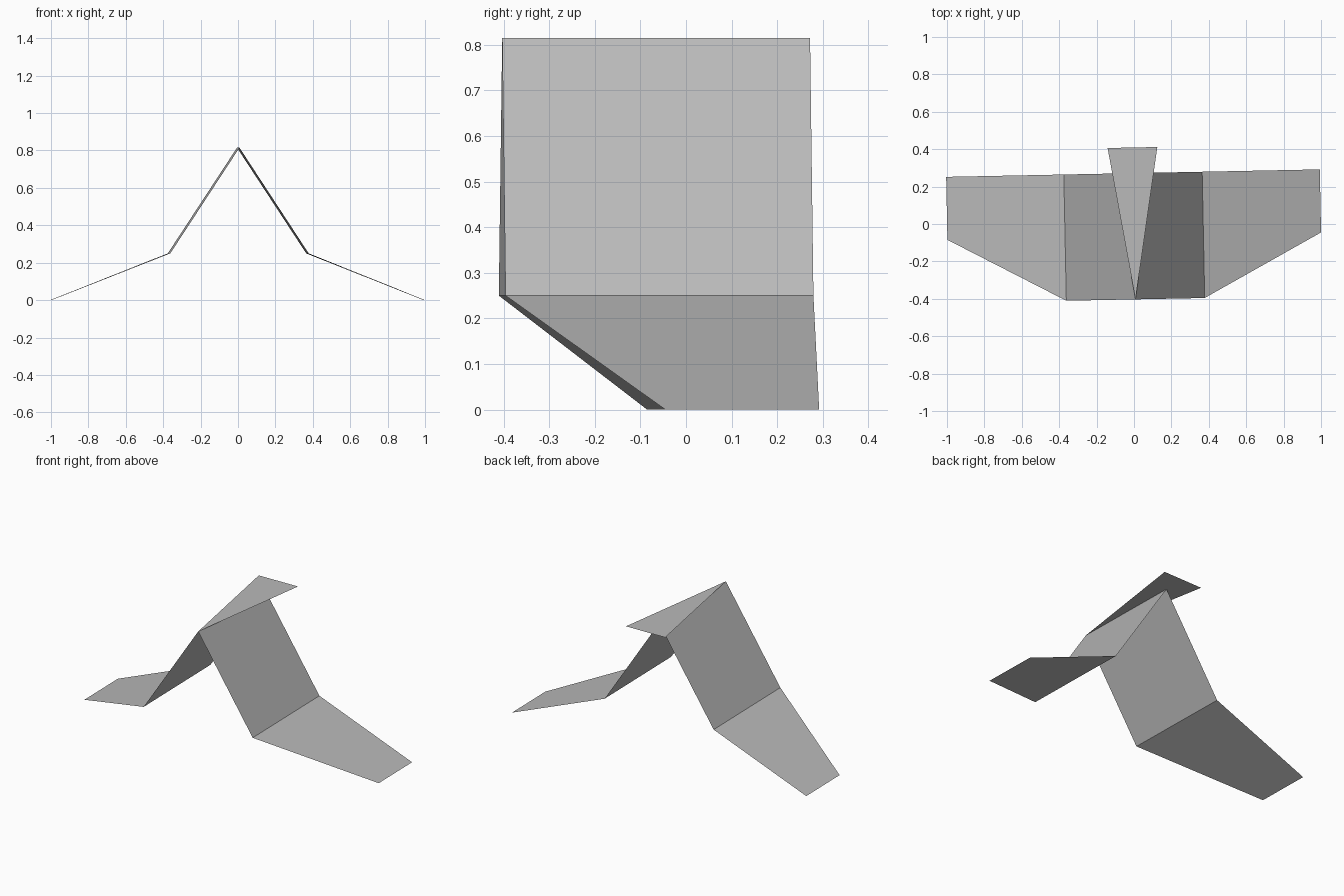
import bpy, bmesh
from mathutils import Matrix

cube = bpy.data.objects.get("Cube")
if cube:
    bpy.data.objects.remove(cube, do_unlink=True)

# Single plain paper colour
GREY = (0.49, 0.49, 0.49, 1.0)
paper = bpy.data.materials.new("mid_grey")
paper.use_nodes = True
paper.diffuse_color = GREY
paper.node_tree.nodes["Principled BSDF"].inputs["Base Color"].default_value = GREY

# Main dimensions
FRONT, REAR = -0.403, 0.272
RIDGE_Z = 0.815
FOLD_X, FOLD_Z = 0.37, 0.25
TIP_X, TIP_FRONT = 0.999, -0.065
YAW = Matrix.Rotation(0.02, 4, "Z")  # slight turn of the whole model


def folded_sheet(name, front_edge, rear_edge):
    """Thin sheet strung between two edge paths, normals facing up."""
    bm = bmesh.new()
    front = [bm.verts.new(p) for p in front_edge]
    rear = [bm.verts.new(p) for p in rear_edge]
    for i in range(len(front) - 1):
        face = bm.faces.new((front[i], front[i + 1], rear[i + 1], rear[i]))
        face.normal_update()
        if face.normal.z < 0:
            face.normal_flip()
    bmesh.ops.remove_doubles(bm, verts=bm.verts, dist=1e-5)
    bm.transform(YAW)
    mesh = bpy.data.meshes.new(name)
    bm.to_mesh(mesh)
    bm.free()
    mesh.materials.append(paper)
    bpy.context.collection.objects.link(bpy.data.objects.new(name, mesh))


# Each side: steep body panel folded into a shallow tapered wing
for side, s in (("left", 1), ("right", -1)):
    folded_sheet(
        f"{side}_body_and_wing",
        [(0, FRONT, RIDGE_Z), (s * FOLD_X, FRONT, FOLD_Z), (s * TIP_X, TIP_FRONT, 0)],
        [(0, REAR, RIDGE_Z), (s * FOLD_X, REAR, FOLD_Z), (s * TIP_X, REAR, 0)])

# Level triangular top fin, pointed at the front of the ridge, split on its centre line
folded_sheet(
    "top_fin",
    [(0, FRONT, RIDGE_Z)] * 3,
    [(x, 0.409, RIDGE_Z) for x in (-0.133, 0, 0.133)])
